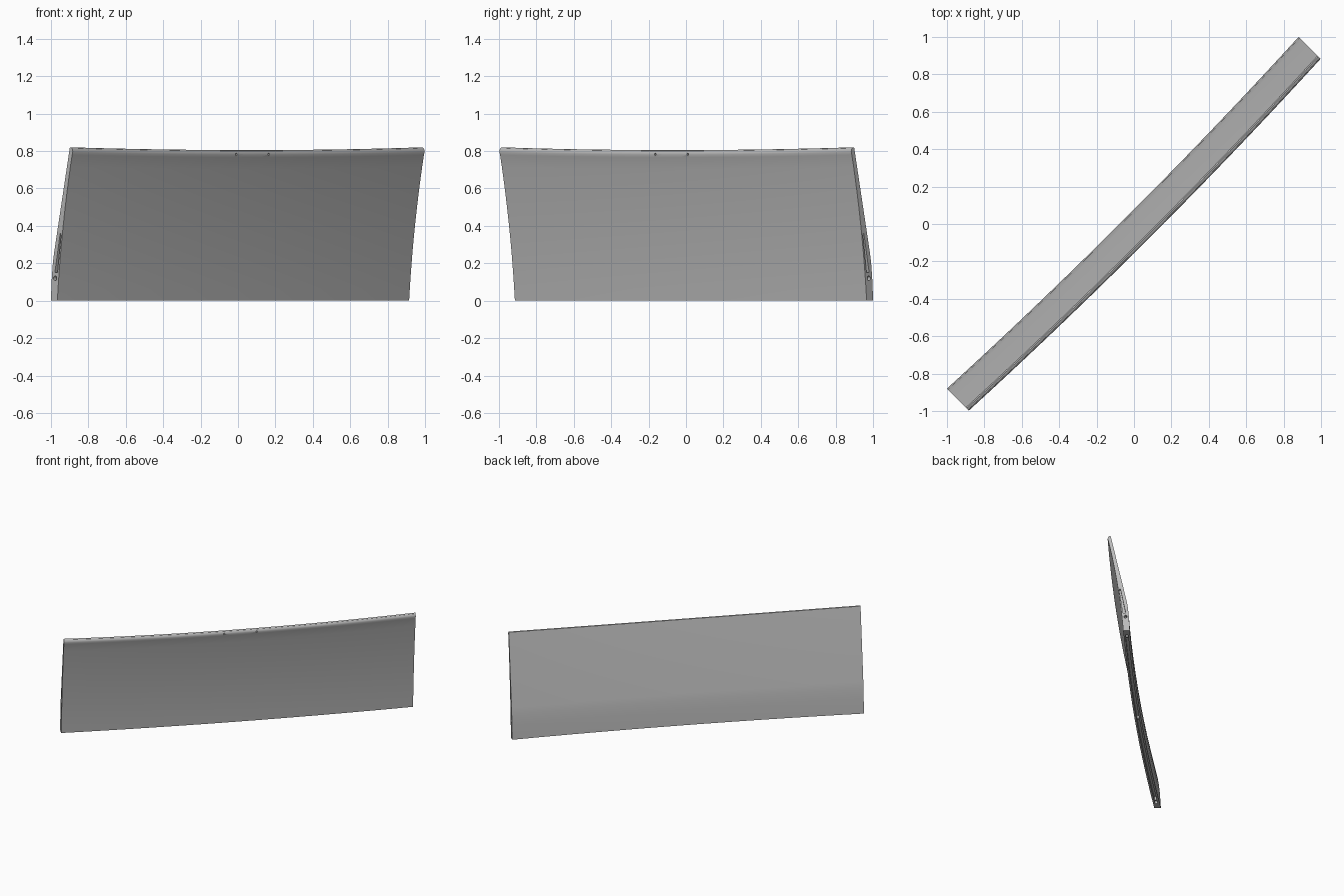
import bpy, bmesh, math
from mathutils import Vector, Matrix

if "Cube" in bpy.data.objects:
    bpy.data.objects.remove(bpy.data.objects["Cube"], do_unlink=True)

HALF, BOW, DIP, HEIGHT = 1.33, 0.03, 0.015, 0.82
ROOT = math.sqrt(0.5)


def material(name, value):
    m = bpy.data.materials.new(name)
    m.use_nodes = True
    m.diffuse_color = (value, value, value, 1)
    m.node_tree.nodes["Principled BSDF"].inputs["Base Color"].default_value = m.diffuse_color
    return m


grey = material("light grey", 0.5)


def place(u, v, z):
    """Position along the diagonal panel, bowed forward at mid length."""
    k = 1 - (u / HALF) ** 2
    v += BOW * k
    z -= DIP * k * max(z / HEIGHT, 0) ** 2
    return Vector(((u + v) * ROOT, (u - v) * ROOT, z))


def sweep(name, profile, u0, u1, steps):
    """Loft a closed (depth, height) outline along the panel length."""
    bm = bmesh.new()
    rings = []
    for i in range(steps + 1):
        u = u0 + (u1 - u0) * i / steps
        rings.append([bm.verts.new(place(u, v, z)) for v, z in profile])
    n = len(profile)
    for a, b in zip(rings, rings[1:]):
        for j in range(n):
            bm.faces.new((a[j], a[(j + 1) % n], b[(j + 1) % n], b[j]))
    bm.faces.new(rings[0])
    bm.faces.new(rings[-1])
    bmesh.ops.recalc_face_normals(bm, faces=bm.faces)
    return finish(name, bm)


def finish(name, bm):
    me = bpy.data.meshes.new(name)
    bm.to_mesh(me)
    bm.free()
    me.materials.append(grey)
    ob = bpy.data.objects.new(name, me)
    bpy.context.collection.objects.link(ob)
    return ob


def peg(name, centre, axis, radius, depth):
    bm = bmesh.new()
    turn = Vector(axis).to_track_quat('Z', 'Y').to_matrix().to_4x4()
    bmesh.ops.create_cone(bm, cap_ends=True, segments=16, radius1=radius, radius2=radius,
                          depth=depth, matrix=Matrix.Translation(centre) @ turn)
    return finish(name, bm)


def front(z):
    t = z / 0.8
    return -0.036 + 0.06 * t + 0.056 * t * t


# Panel outline: concave front, rounded top lip, straight sloping back, thick foot
outline = [(front(0.78 * i / 12), 0.78 * i / 12) for i in range(13)]
outline += [(0.081, 0.795), (0.079, 0.807), (0.073, 0.816), (0.064, 0.82), (0.058, 0.817)]
outline += [(-0.062, 0.25), (-0.07, 0.2), (-0.078, 0.12), (-0.085, 0)]
panel = sweep("curved_panel", outline, -HALF, HALF, 40)

# Underside channel
cutters = [sweep("channel_cutter", [(-0.07, -0.02), (-0.05, -0.02), (-0.05, 0.03), (-0.07, 0.03)],
                 -1.26, 1.26, 30)]

# Slots and round holes in both ends
slot = [(front(0.15) - 0.012, 0.15), (front(0.36) - 0.009, 0.36),
        (front(0.36) - 0.017, 0.36), (front(0.15) - 0.032, 0.15)]
along = (ROOT, ROOT, 0)
for s in (-1, 1):
    cutters.append(sweep("slot_cutter", slot, s * 1.31, s * 1.36, 1))
    cutters.append(peg("end_hole_cutter", place(s * HALF, -0.053, 0.12), along, 0.012, 0.06))
    # Small holes below the top lip
    cutters.append(peg("front_hole_cutter", place(s * 0.123, 0.078, 0.797),
                       (ROOT, -ROOT, 0), 0.006, 0.03))

for c in cutters:
    c.hide_render = True
    mod = panel.modifiers.new(c.name, 'BOOLEAN')
    mod.operation = 'DIFFERENCE'
    mod.solver = 'EXACT'
    mod.object = c

# Bake the cuts and drop the cutters
bpy.context.view_layer.update()
baked = bpy.data.meshes.new_from_object(panel.evaluated_get(bpy.context.evaluated_depsgraph_get()))
panel.modifiers.clear()
panel.data = baked
for c in cutters:
    bpy.data.objects.remove(c, do_unlink=True)

# Screw heads in the channel
for u in (-1.22, 0, 1.22):
    peg("channel_screw", place(u, -0.06, 0.018), (0, 0, 1), 0.009, 0.03)

bpy.ops.object.select_all(action='DESELECT')
panel.select_set(True)
bpy.context.view_layer.objects.active = panel
bpy.ops.object.shade_smooth_by_angle(angle=math.radians(30))
